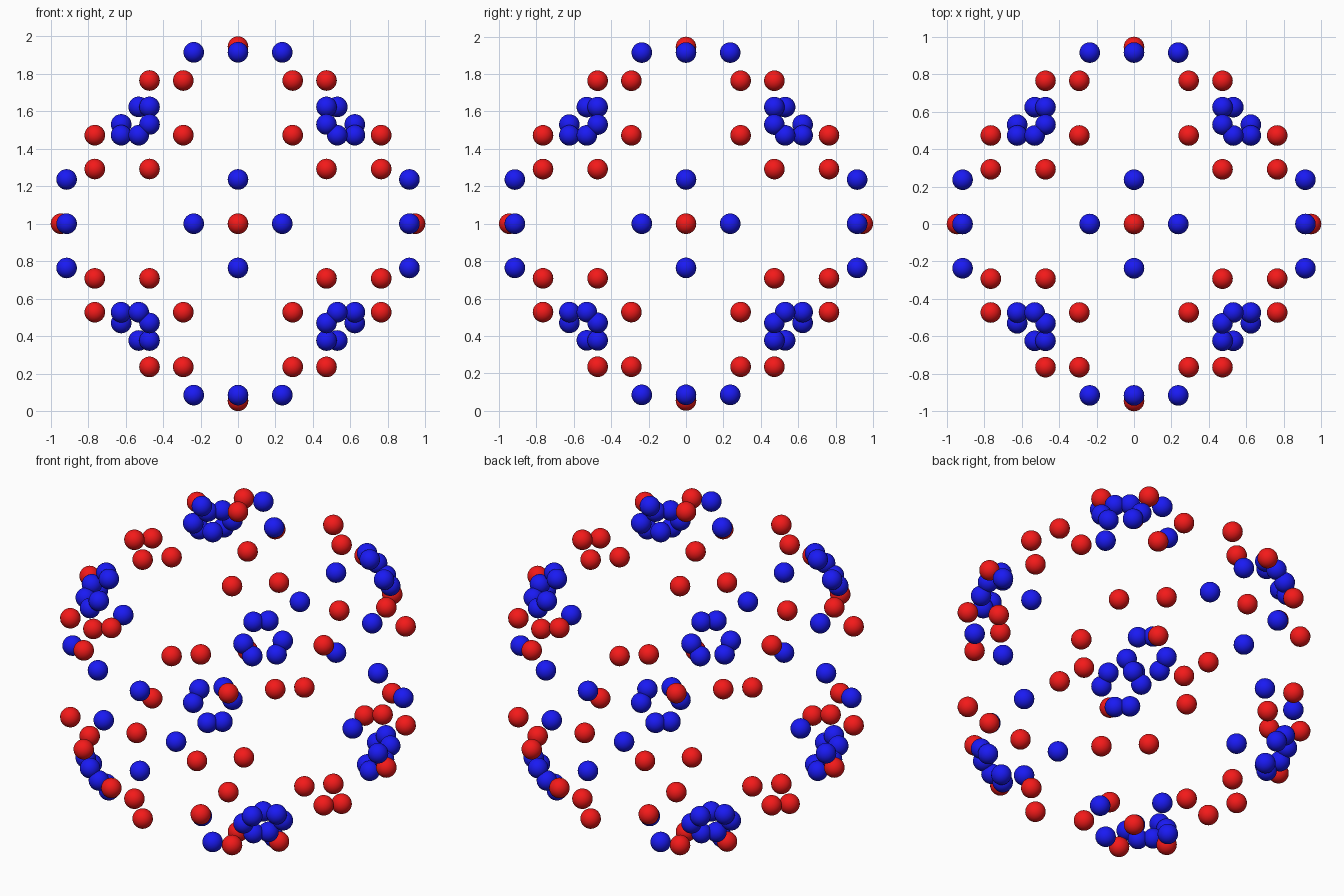
import bpy, bmesh
from itertools import permutations, product
from math import sqrt
from mathutils import Vector

if "Cube" in bpy.data.objects:
    bpy.data.objects.remove(bpy.data.objects["Cube"])

BALL = 0.055           # ball radius
SHELL = 1.0 - BALL     # distance of every ball from the centre
CENTRE = Vector((0, 0, 1))
PHI = (1 + sqrt(5)) / 2


def ball_mesh(name, color):
    mat = bpy.data.materials.new(name)
    mat.diffuse_color = color
    mat.use_nodes = True
    mat.node_tree.nodes["Principled BSDF"].inputs["Base Color"].default_value = mat.diffuse_color
    mesh = bpy.data.meshes.new(name)
    bm = bmesh.new()
    bmesh.ops.create_uvsphere(bm, u_segments=24, v_segments=16, radius=BALL)
    for f in bm.faces:
        f.smooth = True
    bm.to_mesh(mesh)
    bm.free()
    mesh.materials.append(mat)
    return mesh


def orbit(seed):
    """All distinct coordinate permutations and sign changes of a direction."""
    points = set()
    for p in permutations(seed):
        for s in product((1, -1), repeat=3):
            points.add(tuple(a * b if a else 0.0 for a, b in zip(p, s)))
    return sorted(points)


def place_balls(name, mesh, seeds):
    for seed in seeds:
        for p in orbit(seed):
            ob = bpy.data.objects.new(name, mesh)
            ob.location = CENTRE + Vector(p).normalized() * SHELL
            bpy.context.collection.objects.link(ob)


# Red balls: axis points plus two mirrored icosidodecahedra
place_balls("red_ball", ball_mesh("red_ball", (0.9, 0.01, 0.01, 1)),
            [(1, 0, 0), (1, PHI, PHI ** 2)])

# Blue balls: four around each axis, rings of six around each cube corner
place_balls("blue_ball", ball_mesh("blue_ball", (0.01, 0.01, 0.9, 1)),
            [(0, 1, sqrt(15)), (0.5, 0.561, 0.66)])
